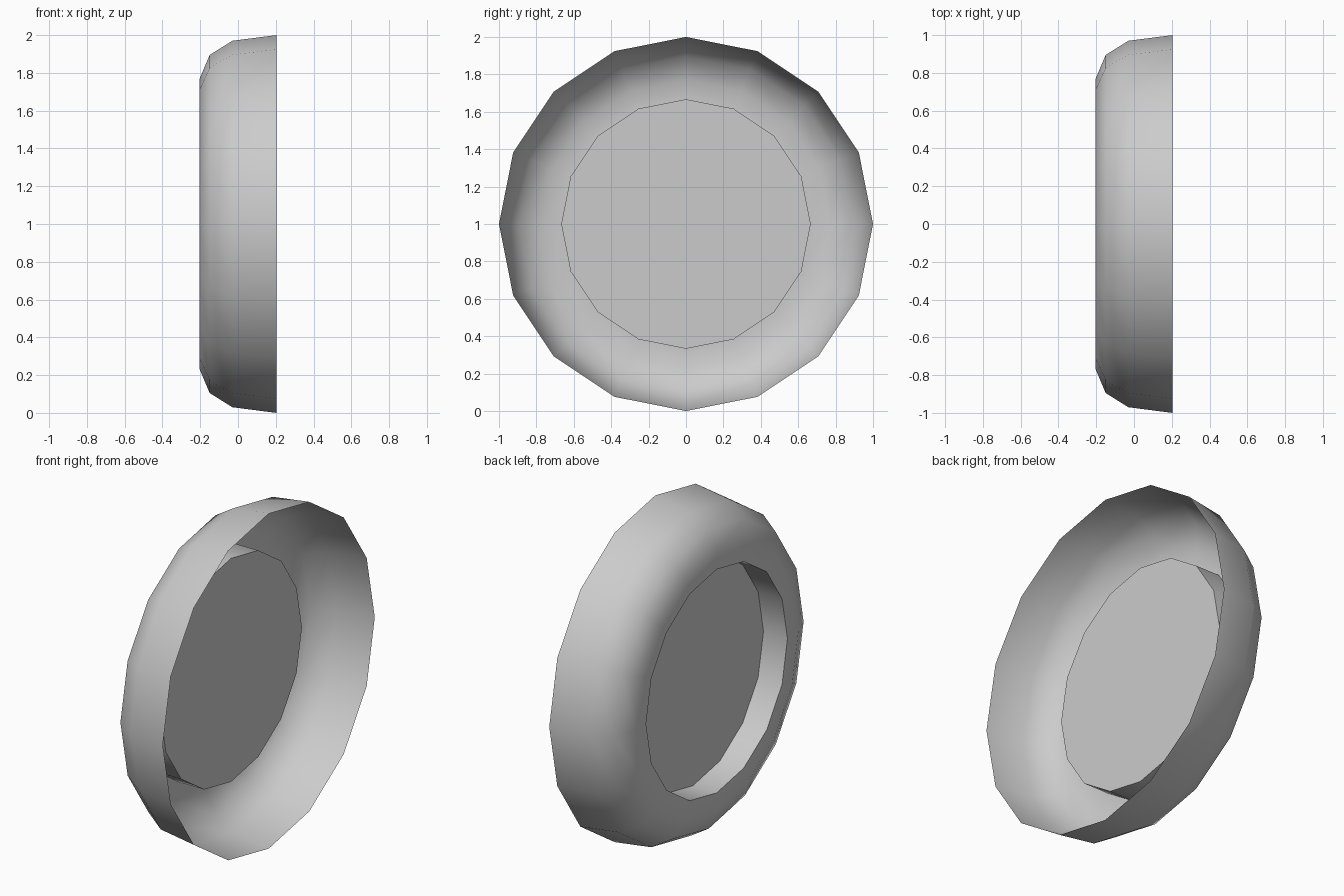
import bpy, bmesh, math

if "Cube" in bpy.data.objects:
    bpy.data.objects.remove(bpy.data.objects["Cube"])

SIDES = 16
# (x, radius): open tread edge, rounded shoulder, side wall, hub recess
PROFILE = [(0.203, 1.0), (-0.03, 0.97), (-0.15, 0.895), (-0.203, 0.77),
           (-0.203, 0.667), (-0.045, 0.667)]

bm = bmesh.new()


def ring(x, r):
    step = 2 * math.pi / SIDES
    return [bm.verts.new((x, r * math.sin(i * step), 1 + r * math.cos(i * step)))
            for i in range(SIDES)]


# Tyre shell and recess wall, left open on the +x side
rings = [ring(x, r) for x, r in PROFILE]
for a, b in zip(rings, rings[1:]):
    for i in range(SIDES):
        j = (i + 1) % SIDES
        bm.faces.new((a[i], a[j], b[j], b[i]))

# Flat hub disc
bm.faces.new(rings[-1])
bmesh.ops.recalc_face_normals(bm, faces=bm.faces[:])

# Outer skin faces outwards
tread = bm.faces[:][0]
centre = tread.calc_center_median()
if tread.normal.y * centre.y + tread.normal.z * (centre.z - 1) < 0:
    bmesh.ops.reverse_faces(bm, faces=bm.faces[:])

mesh = bpy.data.meshes.new("half_wheel")
bm.to_mesh(mesh)
bm.free()
wheel = bpy.data.objects.new("half_wheel", mesh)
bpy.context.collection.objects.link(wheel)

# Smooth tyre, crisp recess edges
bpy.context.view_layer.objects.active = wheel
wheel.select_set(True)
bpy.ops.object.shade_smooth_by_angle(angle=math.radians(45))
